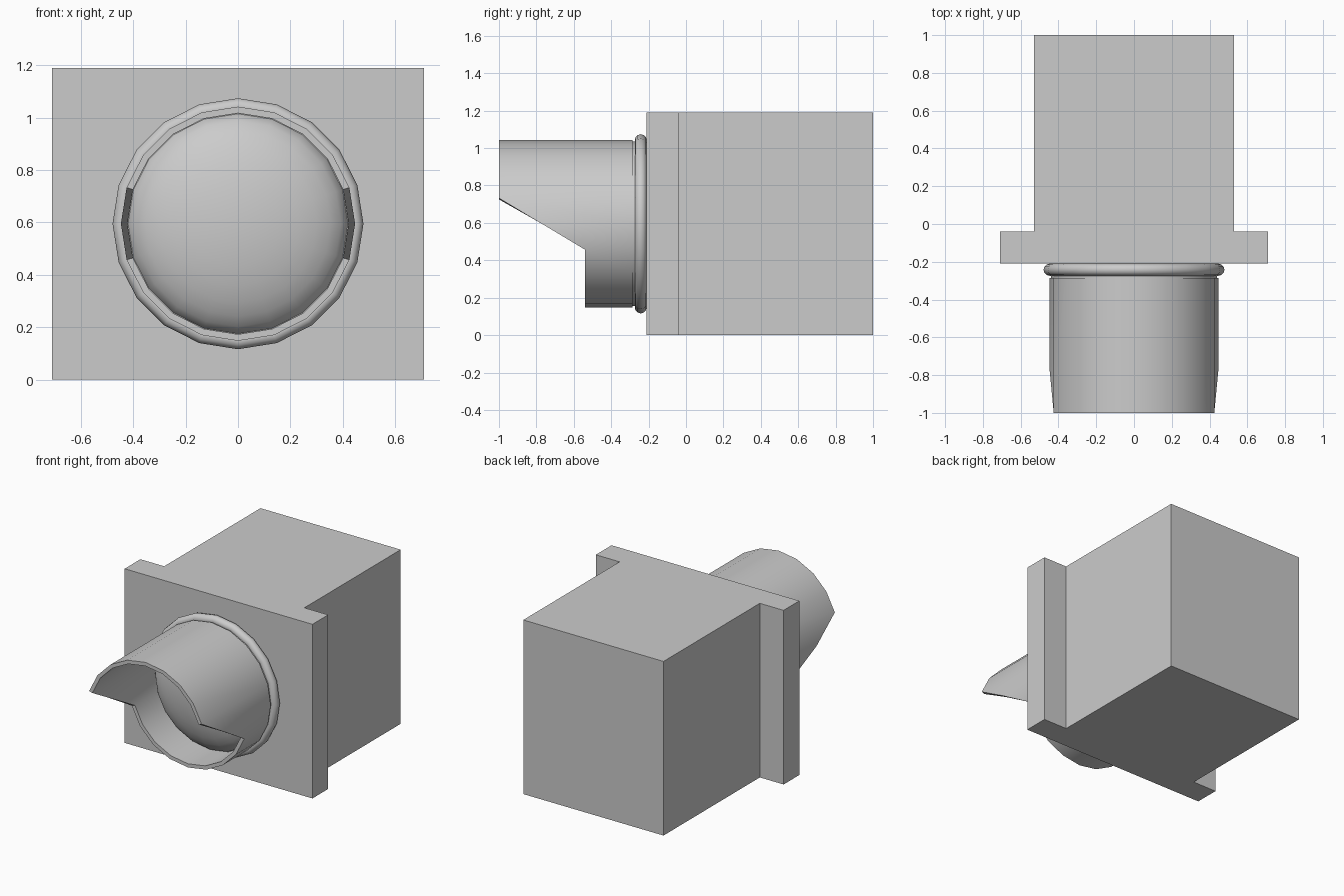
import bpy, bmesh, math

if "Cube" in bpy.data.objects:
    bpy.data.objects.remove(bpy.data.objects["Cube"])

SIDES = 20
CZ = 0.595  # height of the lens axis


def finish(bm, name, smooth=True):
    bmesh.ops.recalc_face_normals(bm, faces=bm.faces)
    mesh = bpy.data.meshes.new(name)
    bm.to_mesh(mesh)
    bm.free()
    obj = bpy.data.objects.new(name, mesh)
    bpy.context.collection.objects.link(obj)
    if smooth:
        bpy.ops.object.select_all(action='DESELECT')
        obj.select_set(True)
        bpy.context.view_layer.objects.active = obj
        bpy.ops.object.shade_smooth_by_angle(angle=math.radians(35))
    return obj


def lathe(name, profile, front=None, closed=True):
    """Turn (radius, y) points about the lens axis; y=None asks front(angle)."""
    bm = bmesh.new()
    rings = []
    for r, y in profile:
        ring = []
        for i in range(SIDES):
            a = math.tau * i / SIDES
            yy = front(a) if y is None else y
            ring.append(bm.verts.new((r * math.cos(a), yy, CZ + r * math.sin(a))))
        rings.append(ring)
    pairs = list(zip(rings, rings[1:]))
    if closed:
        pairs.append((rings[-1], rings[0]))
    for a, b in pairs:
        for i in range(SIDES):
            j = (i + 1) % SIDES
            bm.faces.new((a[i], a[j], b[j], b[i]))
    bmesh.ops.remove_doubles(bm, verts=bm.verts, dist=1e-5)
    return finish(bm, name)


# Housing with its wider front flange: one T outline pulled upwards
half = [(0.71, -0.21), (0.71, -0.04), (0.53, -0.04), (0.53, 1.0)]
outline = half + [(-x, y) for x, y in reversed(half)]
bm = bmesh.new()
base = bm.faces.new([bm.verts.new((x, y, 0)) for x, y in outline])
top = bmesh.ops.extrude_face_region(bm, geom=[base])
bmesh.ops.translate(bm, vec=(0, 0, 1.19),
                    verts=[v for v in top['geom'] if isinstance(v, bmesh.types.BMVert)])
if not base.is_valid or len(bm.faces) < 10:
    bm.faces.new([v for v in bm.verts if v.co.z == 0])
finish(bm, "housing", smooth=False)


# Visor: long hood above, short lip below, sloping between 18 degrees either side
def visor_front(a):
    t = (math.sin(a) / math.sin(math.radians(18)) + 1) / 2
    return -0.54 - 0.46 * min(1, max(0, t))


lathe("visor", [(0.447, -0.285), (0.447, None), (0.422, None), (0.422, -0.285)], visor_front)

# Neck joining the visor to the flange
lathe("neck", [(0.44, -0.21), (0.44, -0.29), (0.415, -0.29), (0.415, -0.21)])

# Rounded sealing ring
lathe("seal_ring", [(0.447 + 0.032 * math.cos(math.tau * k / 12),
                     -0.242 + 0.032 * math.sin(math.tau * k / 12)) for k in range(12)])

# Convex lens
lathe("lens", [(0.425 * math.cos(math.pi / 2 * k / 8),
                -0.27 - 0.16 * math.sin(math.pi / 2 * k / 8)) for k in range(9)], closed=False)
